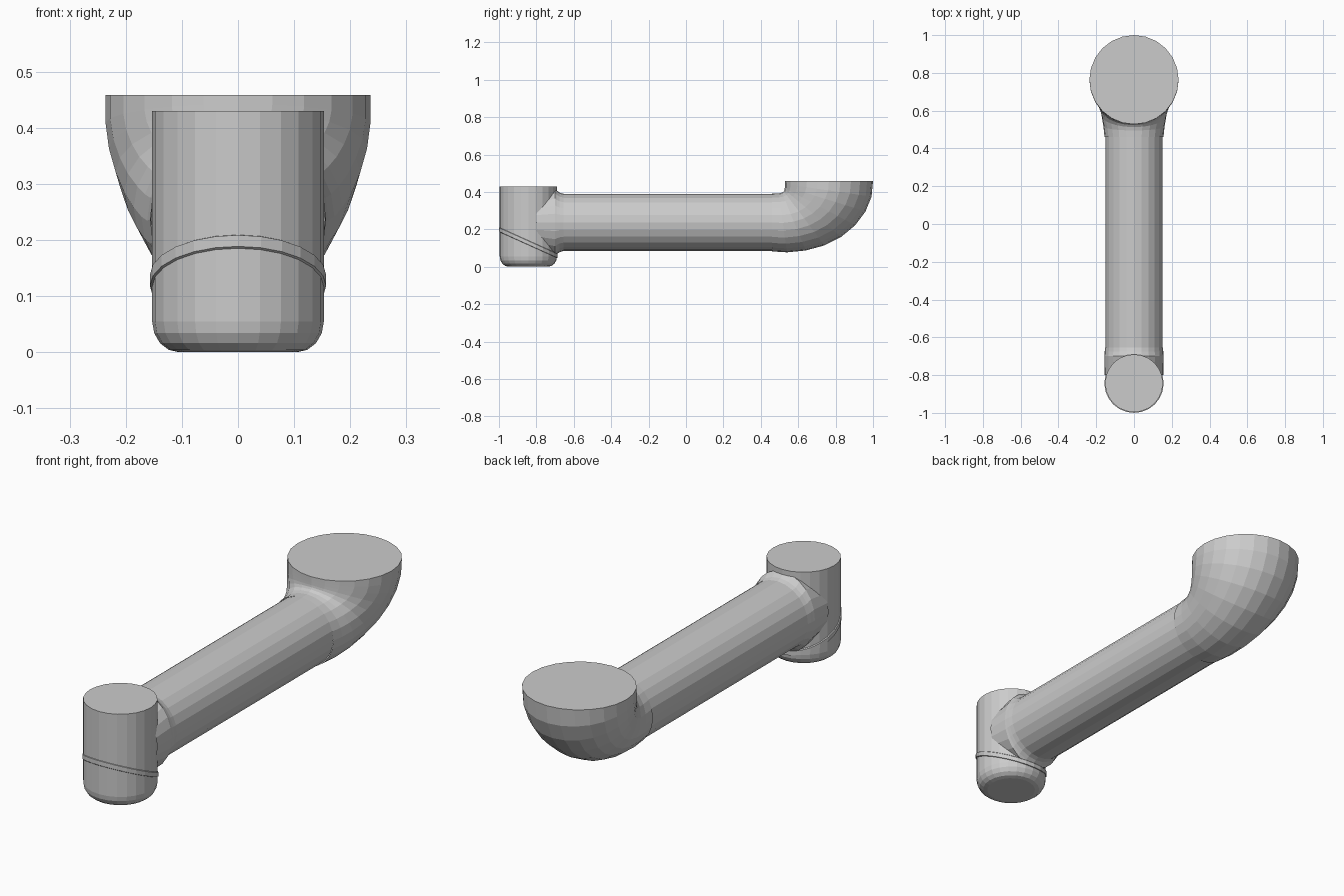
import bpy, bmesh, math
from mathutils import Vector

if "Cube" in bpy.data.objects:
    bpy.data.objects.remove(bpy.data.objects["Cube"])

SIDES = 24
X, Y, Z = Vector((1, 0, 0)), Vector((0, 1, 0)), Vector((0, 0, 1))


def loft(name, rings, cap_start=False, cap_end=False, closed=False):
    """Skin elliptical rings given as (centre, half axis u, half axis v)."""
    bm = bmesh.new()
    loops = []
    for c, u, v in rings:
        angles = [2 * math.pi * i / SIDES for i in range(SIDES)]
        loops.append([bm.verts.new(c + u * math.cos(a) + v * math.sin(a)) for a in angles])
    pairs = list(zip(loops, loops[1:]))
    if closed:
        pairs.append((loops[-1], loops[0]))
    for a, b in pairs:
        for i in range(SIDES):
            j = (i + 1) % SIDES
            bm.faces.new((a[i], a[j], b[j], b[i]))
    if cap_start:
        bm.faces.new(loops[0][::-1])
    if cap_end:
        bm.faces.new(loops[-1])
    bmesh.ops.recalc_face_normals(bm, faces=bm.faces)
    mesh = bpy.data.meshes.new(name)
    bm.to_mesh(mesh)
    bm.free()
    obj = bpy.data.objects.new(name, mesh)
    bpy.context.collection.objects.link(obj)
    return obj


# Upright front cylinder with a rounded bottom
FRONT_Y, FRONT_R = -0.843, 0.153
profile = [(FRONT_R - 0.048 * (1 - math.sin(t)), 0.055 * (1 - math.cos(t)))
           for t in (math.radians(d) for d in (0, 22.5, 45, 67.5, 90))]
profile.append((FRONT_R, 0.43))
loft("front_cylinder", [(Vector((0, FRONT_Y, z)), X * r, Y * r) for r, z in profile],
     True, True)

# Thin slanted band around the front cylinder
slope = Vector((0, 1, -0.45))
band = [(0.150, 0.115), (0.157, 0.118), (0.157, 0.138), (0.150, 0.142)]
loft("slanted_band", [(Vector((0, FRONT_Y, z)), X * r, slope * r) for r, z in band],
     closed=True)

# Horizontal pipe
PIPE_Z, PIPE_R = 0.237, 0.152
loft("arm_pipe", [(Vector((0, y, PIPE_Z)), X * PIPE_R, Z * PIPE_R) for y in (-0.76, 0.465)])

# Flared fillet where the pipe leaves the cylinder
flare = [(-0.655, 0.153, 0.153), (-0.675, 0.155, 0.159), (-0.69, 0.156, 0.170),
         (-0.70, 0.157, 0.180), (-0.80, 0.157, 0.180)]
loft("pipe_fillet", [(Vector((0, y, PIPE_Z)), X * w, Z * h) for y, w, h in flare[:4]]
     + [(Vector((0, -0.80, PIPE_Z)), X * 0.155, Z * 0.15)])

# Elbow swelling into the wide cup: lower (y, z), upper (y, z), half width
elbow = [
    ((0.460, 0.082), (0.460, 0.391), 0.156),
    ((0.540, 0.077), (0.495, 0.392), 0.162),
    ((0.640, 0.087), (0.513, 0.396), 0.172),
    ((0.740, 0.114), (0.523, 0.403), 0.186),
    ((0.830, 0.160), (0.527, 0.411), 0.203),
    ((0.905, 0.222), (0.528, 0.420), 0.218),
    ((0.960, 0.296), (0.528, 0.430), 0.230),
    ((0.992, 0.375), (0.528, 0.442), 0.236),
    ((1.000, 0.458), (0.528, 0.458), 0.236),
]
rings = []
for low, high, width in elbow:
    a, b = Vector((0, *low)), Vector((0, *high))
    rings.append(((a + b) / 2, X * width, (b - a) / 2))
loft("elbow_cup", rings, cap_end=True)
